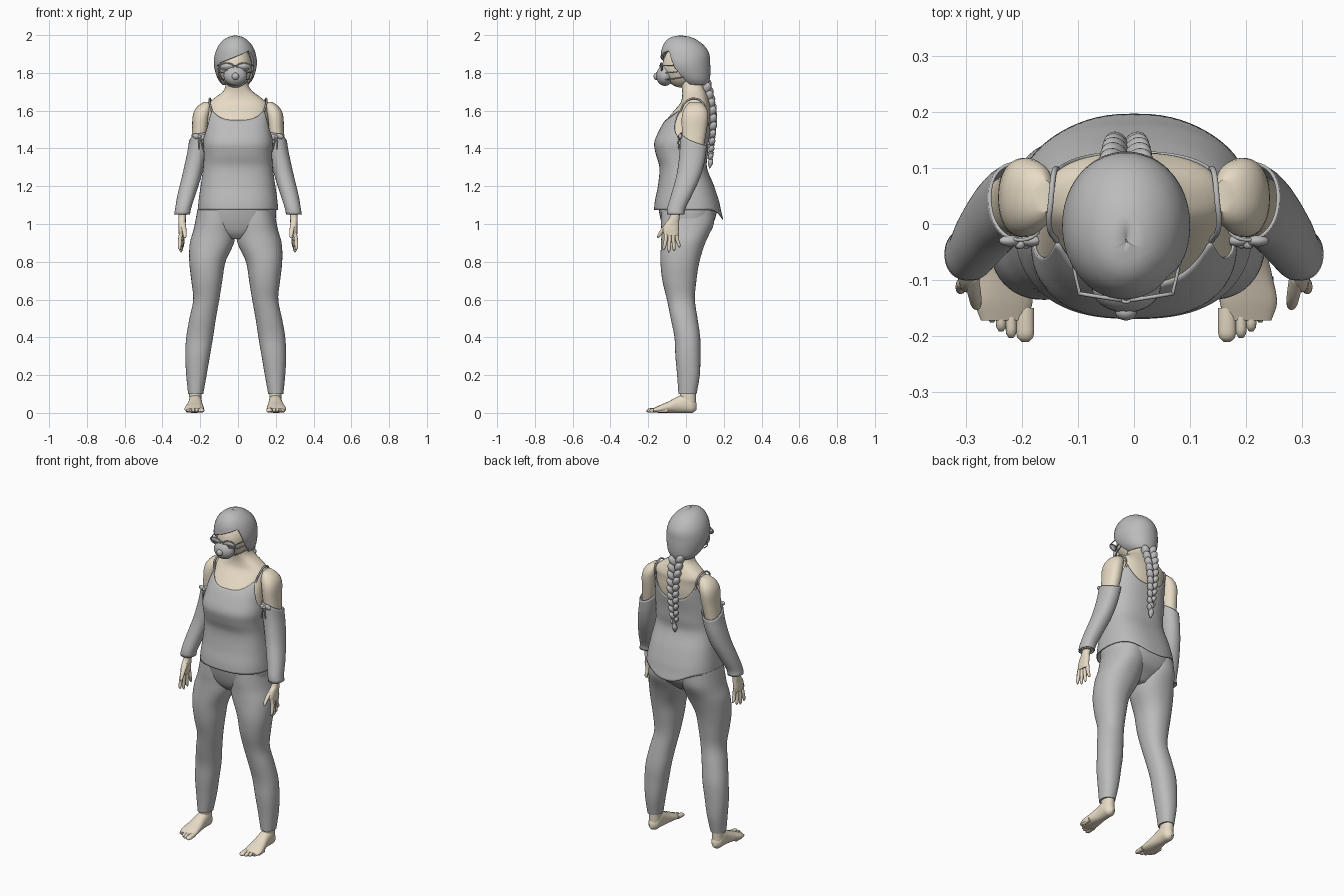
import bpy, bmesh, math
from mathutils import Vector

cube = bpy.data.objects.get("Cube")
if cube:
    bpy.data.objects.remove(cube, do_unlink=True)


def material(name, rgb):
    m = bpy.data.materials.new(name)
    m.use_nodes = True
    m.diffuse_color = (*rgb, 1)
    bsdf = next(n for n in m.node_tree.nodes if n.type == 'BSDF_PRINCIPLED')
    bsdf.inputs["Base Color"].default_value = (*rgb, 1)
    return m


GREY = material("soft grey", (0.5, 0.5, 0.5))
SKIN = material("pale skin", (0.8, 0.71, 0.56))
HEAD_X = -0.014
meshes = []


def finish(name, bm, mat, shell=0):
    bmesh.ops.recalc_face_normals(bm, faces=bm.faces)
    me = bpy.data.meshes.new(name)
    bm.to_mesh(me)
    bm.free()
    me.materials.append(mat)
    ob = bpy.data.objects.new(name, me)
    bpy.context.collection.objects.link(ob)
    if shell:
        mod = ob.modifiers.new("thickness", 'SOLIDIFY')
        mod.thickness = shell
        mod.offset = -1
    meshes.append(ob)
    return ob


def sample(secs, t):
    """Smooth cross-section at position t along the sections."""
    t = min(max(t, secs[0][0]), secs[-1][0])
    i = 0
    while i < len(secs) - 2 and t > secs[i + 1][0]:
        i += 1
    a, b = secs[i], secs[i + 1]
    p, q = secs[max(i - 1, 0)], secs[min(i + 2, len(secs) - 1)]
    h = b[0] - a[0]
    u = (t - a[0]) / h
    out = []
    for k in range(1, 5):
        m0 = (b[k] - p[k]) / (b[0] - p[0]) * h
        m1 = (q[k] - a[k]) / (q[0] - a[0]) * h
        d = b[k] - a[k]
        out.append(a[k] + u * (m0 + u * (3 * d - 2 * m0 - m1 + u * (m0 + m1 - 2 * d))))
    return out


def loft(name, secs, mat, s=1, dx=0, axis='z', lo=None, hi=None, n=2.2,
         seg=48, rows=28, shell=0):
    """Sections are (position, centre x, other centre, radius x, other radius)."""
    bm = bmesh.new()
    grid = []
    for j in range(rows + 1):
        ring = []
        for i in range(seg):
            ang = math.tau * i / seg
            c, sn = math.cos(ang), math.sin(ang)
            low = lo(c, sn) if lo else secs[0][0]
            top = hi(c, sn) if hi else secs[-1][0]
            t = low + (top - low) * j / rows
            cx, cc, ra, rb = sample(secs, t)
            x = cx + ra * math.copysign(abs(c) ** (2 / n), c)
            w = cc + rb * math.copysign(abs(sn) ** (2 / n), sn)
            ring.append(bm.verts.new((s * x + dx, w, t) if axis == 'z' else (s * x + dx, t, w)))
        grid.append(ring)
    for r0, r1 in zip(grid, grid[1:]):
        for i in range(seg):
            k = (i + 1) % seg
            bm.faces.new((r0[i], r0[k], r1[k], r1[i]))
    if not shell:
        bm.faces.new(grid[0])
        bm.faces.new(grid[-1])
    return finish(name, bm, mat, shell)


def ball(name, loc, size, mat, rot=(0, 0, 0)):
    bm = bmesh.new()
    bmesh.ops.create_uvsphere(bm, u_segments=24, v_segments=16, radius=1)
    ob = finish(name, bm, mat)
    ob.location, ob.scale, ob.rotation_euler = loc, size, rot
    return ob


def tube(name, pts, r, mat, closed=False):
    cu = bpy.data.curves.new(name, 'CURVE')
    cu.dimensions = '3D'
    cu.bevel_depth = r
    cu.bevel_resolution = 3
    cu.use_fill_caps = True
    sp = cu.splines.new('BEZIER')
    sp.bezier_points.add(len(pts) - 1)
    for bp, p in zip(sp.bezier_points, pts):
        bp.co = p
        bp.handle_left_type = bp.handle_right_type = 'AUTO'
    sp.use_cyclic_u = closed
    cu.materials.append(mat)
    ob = bpy.data.objects.new(name, cu)
    bpy.context.collection.objects.link(ob)


# Camisole with a scooped neckline and a dipped back hem
torso = [(1.02, 0, .01, .215, .188), (1.07, 0, .008, .213, .178), (1.12, 0, .005, .209, .17),
         (1.2, 0, 0, .198, .149), (1.3, 0, -.015, .184, .126), (1.37, 0, -.022, .181, .138),
         (1.43, 0, -.024, .184, .144), (1.5, 0, -.005, .175, .135), (1.55, 0, .012, .17, .122),
         (1.6, 0, .032, .165, .1), (1.65, 0, .045, .15, .075)]


def hem(c, s):
    return 1.075 - 0.05 * max(0, s) ** 8


def neckline(c, s):
    a, mid = abs(c), (1.55 if s < 0 else 1.5)
    if a < 0.8:
        return mid + (1.605 - mid) * (a / 0.8) ** 2.5
    return 1.605 - 0.145 * (a - 0.8) / 0.2


loft("camisole", torso, GREY, lo=hem, hi=neckline, n=2.5, seg=80, rows=40, shell=.005)

# Chest, shoulders and neck
chest = [(t, x, y, a * .95, b * .95) for t, x, y, a, b in torso if 1.25 < t < 1.61]
chest += [(1.63, 0, .045, .158, .082), (1.65, 0, .048, .145, .073), (1.68, 0, .046, .107, .066),
          (1.7, 0, .042, .08, .062), (1.73, -.005, .034, .062, .058), (1.79, -.012, .02, .058, .056)]
loft("chest_and_neck", chest, SKIN, n=2.4, seg=64, rows=40)

# Pelvis and trouser seat
loft("trouser_seat", [(.92, 0, -.012, .05, .07), (.95, 0, -.008, .12, .1), (.99, 0, .005, .19, .13),
                      (1.05, 0, .01, .207, .15), (1.12, 0, .005, .2, .155)], GREY, dx=-.006, n=2.4)

arm = [(1.05, .296, -.054, .033, .038), (1.08, .291, -.052, .033, .039), (1.15, .274, -.025, .038, .046),
       (1.25, .246, .012, .042, .055), (1.33, .227, .03, .043, .06), (1.4, .213, .038, .043, .062),
       (1.5, .2, .044, .043, .066), (1.57, .194, .048, .046, .07), (1.615, .181, .05, .042, .058),
       (1.645, .165, .05, .02, .03)]
leg = [(.1, .212, .008, .04, .048), (.2, .208, .013, .054, .06), (.3, .202, .01, .065, .066),
       (.4, .191, .007, .071, .068), (.5, .175, -.01, .07, .071), (.6, .156, -.027, .069, .074),
       (.7, .153, -.035, .082, .09), (.8, .15, -.032, .096, .103), (.9, .126, -.015, .117, .117),
       (.96, .114, 0, .112, .13), (1.0, .109, .008, .108, .14), (1.08, .102, .01, .1, .14)]
foot = [(-.172, .219, .014, .04, .01), (-.14, .218, .02, .051, .02), (-.09, .215, .031, .045, .031),
        (-.04, .212, .044, .037, .044), (0, .212, .05, .035, .05), (.035, .212, .037, .03, .036),
        (.056, .212, .034, .012, .018)]

for s, side in ((1, "left"), (-1, "right")):
    # Arm and detached sleeve
    skin_arm = [(t, x, y, a * .9, b * .9) if t < 1.5 else (t, x, y, a, b) for t, x, y, a, b in arm]
    loft(side + "_arm", skin_arm, SKIN, s)
    loft(side + "_sleeve", [(t, x, y, a + .003, b + .003) for t, x, y, a, b in arm], GREY, s,
         hi=lambda c, q: 1.45 - .03 * q - .015 * c, shell=.006)

    # Hand with four fingers and a thumb
    loft(side + "_palm", [(.94, .3, -.078, .013, .036), (.965, .298, -.08, .017, .042),
                          (1.0, .296, -.074, .019, .038), (1.03, .296, -.062, .02, .027),
                          (1.08, .292, -.054, .022, .028)], SKIN, s, seg=24)
    for i in range(4):
        y = -.107 + .02 * i
        tip = (.862, .85, .857, .876)[i]
        x = .303 - .005 * i
        loft(f"{side}_finger_{i + 1}", [(tip, x + .003, y - .012 + .008 * i, .003, .003),
                                        (tip + .01, x + .006, y - .01 + .007 * i, .008, .008),
                                        (.92, x + .004, y, .01, .01), (.965, .298, y, .011, .011)],
             SKIN, s, seg=12, rows=10)
    loft(side + "_thumb", [(.925, .28, -.148, .003, .003), (.936, .281, -.144, .009, .009),
                           (.97, .285, -.122, .012, .013), (1.01, .292, -.086, .014, .016)],
         SKIN, s, seg=12, rows=10)

    # Trouser leg
    loft(side + "_trouser_leg", leg, GREY, s, dx=-.012, rows=40)

    # Ankle, foot and toes
    loft(side + "_ankle", [(.03, .212, .01, .033, .042), (.08, .212, .01, .032, .042),
                           (.14, .212, .01, .034, .042)], SKIN, s, dx=-.014, seg=24, rows=8)
    loft(side + "_foot", foot, SKIN, s, dx=-.014, axis='y', seg=32)
    for i in range(5):
        x = .18 + (.0, .025, .043, .059, .074)[i]
        r = .016 - .0016 * i if i == 0 else .0105 - .0005 * i
        end = -.21 + .004 * i + .0025 * i * i
        loft(f"{side}_toe_{i + 1}", [(end, x, .01, r * .4, .004), (end + .008, x, .012, r * .9, .01),
                                     (end + .03, x, .014, r, .012), (end + .06, x, .016, r, .013)],
             SKIN, s, dx=-.014, axis='y', seg=14, rows=8)

    # Shoulder strap
    tube(side + "_strap", [(s * .138, -.03, 1.595), (s * .151, -.004, 1.645), (s * .148, .045, 1.664),
                           (s * .143, .09, 1.64), (s * .135, .098, 1.575)], .005, GREY)

    # Bow on the sleeve opening
    for k in (-1, 1):
        ball(side + "_bow_loop", (s * (.203 + k * .018), -.03, 1.462 + k * .003), (.02, .01, .014),
             GREY, (0, k * .35, 0))
        tube(side + "_bow_tail", [(s * .203, -.035, 1.46), (s * (.2 + k * .008), -.04, 1.43),
                                  (s * (.197 + k * .012), -.035, 1.395)], .004, GREY)
    ball(side + "_bow_knot", (s * .203, -.036, 1.462), (.009, .009, .009), GREY)

# Face
ball("face", (HEAD_X, -.022, 1.835), (.088, .103, .113), SKIN)


# Swept hair, open around the face
def hairline(c, s):
    t = min(max((-s - .3) / .4, 0), 1)
    t = t * t * (3 - 2 * t)
    return 1.735 + t * (.15 + .045 * c)


loft("hair", [(1.73, 0, .05, .062, .065), (1.76, 0, .035, .088, .09), (1.8, 0, .013, .105, .116),
              (1.85, 0, -.002, .114, .13), (1.9, 0, -.005, .108, .128), (1.94, 0, -.012, .092, .112),
              (1.97, 0, -.02, .068, .085), (1.99, 0, -.026, .038, .05), (1.999, 0, -.03, .002, .003)],
     GREY, dx=HEAD_X, lo=hairline, n=2.05, seg=72, rows=36, shell=.014)

# Plaited hair: paired lobes that taper downwards, with a tied tuft
ROWS = 10
for i in range(ROWS):
    f = i / (ROWS - 1)
    z = 1.735 - .36 * f
    y = .108 + .042 * math.sin(min(1, f * 1.7) * math.pi / 2) - .02 * f * f
    r = 1.08 - .5 * f
    for k in (-1, 1):
        ball("plait_lobe", (HEAD_X + k * .02 * r, y, z - (.018 if k > 0 else 0)),
             (.021 * r, .024 * r, .034 * r), GREY, (-.35, k * .55, 0))
loft("plait_tuft", [(1.295, HEAD_X, .125, .003, .003), (1.325, HEAD_X, .13, .016, .014),
                    (1.35, HEAD_X, .132, .009, .009), (1.38, HEAD_X, .134, .015, .014)],
     GREY, seg=16, rows=12)

# Face mask with valve and straps
ball("mask", (HEAD_X, -.112, 1.785), (.062, .046, .054), GREY)
ball("mask_valve", (HEAD_X, -.157, 1.782), (.019, .015, .019), GREY)
for s in (-1, 1):
    for z in (1.80, 1.765):
        tube("mask_strap", [(HEAD_X + s * .052, -.115, z), (HEAD_X + s * .08, -.07, z + .003),
                            (HEAD_X + s * .095, -.015, z + .012)], .003, GREY)

# Glasses
for s in (-1, 1):
    cx = HEAD_X + s * .046
    rim = [Vector((cx + .037 * math.cos(a), -.136 + .012 * abs(s * math.cos(a) + 1) / 2,
                   1.833 + .019 * math.sin(a))) for a in [math.tau * i / 12 for i in range(12)]]
    tube("glasses_rim", rim, .0035, GREY, True)
    bm = bmesh.new()
    bm.faces.new([bm.verts.new(p) for p in rim])
    finish("glasses_lens", bm, GREY, .002)
    tube("glasses_arm", [(cx + s * .037, -.124, 1.838), (HEAD_X + s * .094, -.07, 1.84),
                         (HEAD_X + s * .095, -.01, 1.84)], .003, GREY)
tube("glasses_bridge", [(HEAD_X - .01, -.136, 1.836), (HEAD_X, -.139, 1.839), (HEAD_X + .01, -.136, 1.836)],
     .003, GREY)

# Smooth shading with sharp rims kept
bpy.ops.object.select_all(action='DESELECT')
for ob in meshes:
    ob.select_set(True)
bpy.context.view_layer.objects.active = meshes[0]
bpy.ops.object.shade_smooth_by_angle(angle=math.radians(50))
